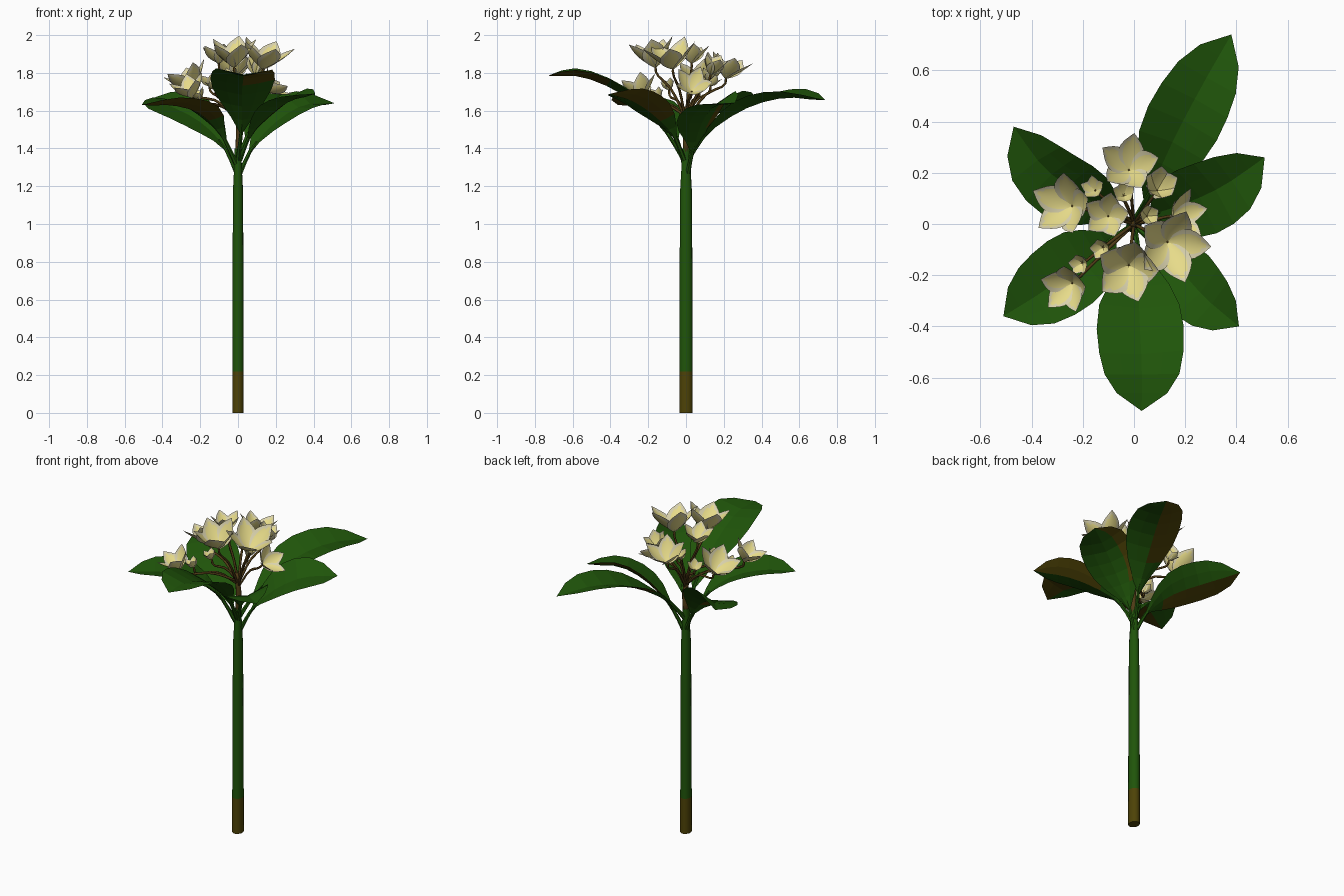
import bpy, bmesh, math
from mathutils import Vector

if "Cube" in bpy.data.objects:
    bpy.data.objects.remove(bpy.data.objects["Cube"])


def material(name, rgb):
    m = bpy.data.materials.new(name)
    m.diffuse_color = (*rgb, 1)
    m.use_nodes = True
    m.node_tree.nodes["Principled BSDF"].inputs["Base Color"].default_value = m.diffuse_color
    return m


GREEN = material("leaf green", (0.014, 0.090, 0.003))
BROWN = material("bark brown", (0.075, 0.055, 0.002))
STALK = material("stalk brown", (0.08, 0.045, 0.008))
CREAM = material("petal cream", (0.70, 0.65, 0.42))
YELLOW = material("petal yellow", (0.82, 0.73, 0.26))


def finish(name, bm, mats, smooth=False):
    mesh = bpy.data.meshes.new(name)
    for f in bm.faces:
        f.smooth = smooth
    bm.to_mesh(mesh)
    bm.free()
    for m in mats:
        mesh.materials.append(m)
    ob = bpy.data.objects.new(name, mesh)
    bpy.context.collection.objects.link(ob)
    return ob


def spline(pts, n):
    """Catmull-Rom samples through the points."""
    p = [Vector(q) for q in pts]
    p = [2 * p[0] - p[1]] + p + [2 * p[-1] - p[-2]]
    out = []
    for i in range(n + 1):
        x = i / n * (len(p) - 3)
        k = min(int(x), len(p) - 4)
        t = x - k
        a, b, c, d = p[k:k + 4]
        out.append(0.5 * (2 * b + (c - a) * t + (2 * a - 5 * b + 4 * c - d) * t * t
                          + (3 * b - a - 3 * c + d) * t ** 3))
    return out


def tangent(p, i):
    return (p[min(i + 1, len(p) - 1)] - p[max(i - 1, 0)]).normalized()


def tube(bm, pts, radii, sides):
    rings = []
    for i, p in enumerate(pts):
        t = tangent(pts, i)
        a = t.cross(Vector((0.31, 0.95, 0))).normalized()
        b = t.cross(a)
        rings.append([bm.verts.new(p + radii[i] * (a * math.cos(k * math.tau / sides)
                                                   + b * math.sin(k * math.tau / sides)))
                      for k in range(sides)])
    for r, s in zip(rings, rings[1:]):
        for k in range(sides):
            j = (k + 1) % sides
            bm.faces.new((r[k], r[j], s[j], s[k]))
    bm.faces.new(rings[0][::-1])
    bm.faces.new(rings[-1])


# Main stem, slightly oval, brown at the foot
bm = bmesh.new()
profile = [(0, .031), (.22, .031), (.7, .030), (1.18, .027), (1.3, .021), (1.4, .018)]
tube(bm, [Vector((0, 0, z)) for z, r in profile], [r for z, r in profile], 12)
for v in bm.verts:
    v.co.y *= 1.17
bmesh.ops.recalc_face_normals(bm, faces=bm.faces)
for f in bm.faces:
    f.material_index = int(f.calc_center_median().z < .2)
stem = finish("stem", bm, [GREEN, BROWN], True)
bpy.context.view_layer.objects.active = stem
stem.select_set(True)
bpy.ops.object.shade_smooth_by_angle(angle=math.radians(40))

# Leaf half-width along the blade, as fraction of the widest
WIDTHS = [.06, .34, .68, .92, 1, .97, .86, .58, 0]


def leaf(name, pts, half, roll=0, fold=.25, brown=2, start=2):
    """Folded blade with a green top; below, one half is brown."""
    path = spline(pts, 10)
    blade = path[2:]
    bm = bmesh.new()
    tube(bm, path[:4], [.014, .011, .010, .006], 6)
    top, low = [], []
    for i, p in enumerate(blade):
        t = tangent(blade, i)
        s = Vector((0, 0, 1)).cross(t).normalized()
        n = t.cross(s)
        s = s * math.cos(roll) - n * math.sin(roll)
        n = t.cross(s)
        w = half * WIDTHS[i]
        if w == 0:
            v = bm.verts.new(p)
            top.append([v] * 5)
            low.append([v] * 5)
            continue
        row = [p + s * w * u + n * w * fold * abs(u) for u in (-1, -.5, 0, .5, 1)]
        a = [bm.verts.new(q) for q in row]
        b = [a[0]] + [bm.verts.new(q - n * .007) for q in row[1:4]] + [a[4]]
        top.append(a)
        low.append(b)
    for grid, under in ((top, False), (low, True)):
        for i in range(len(blade) - 1):
            for k in range(4):
                q = [grid[i][k], grid[i + 1][k], grid[i + 1][k + 1], grid[i][k + 1]]
                f = bm.faces.new(list(dict.fromkeys(q)))
                f.material_index = int(under and k >= brown and i >= start)
    bmesh.ops.recalc_face_normals(bm, faces=bm.faces)
    finish(name, bm, [GREEN, BROWN])


leaf("leaf_back", [(0, .01, 1.34), (.06, .12, 1.49), (.15, .32, 1.62), (.26, .53, 1.675), (.38, .74, 1.655)],
     .15, roll=-.05)
leaf("leaf_right", [(.01, .01, 1.27), (.08, .04, 1.41), (.2, .08, 1.54), (.35, .15, 1.63), (.51, .26, 1.64)],
     .15, roll=-.28, brown=3)
leaf("leaf_front_right", [(.01, -.01, 1.34), (.07, -.07, 1.48), (.18, -.18, 1.59), (.28, -.29, 1.66), (.41, -.40, 1.69)],
     .13, roll=-.2)
leaf("leaf_front", [(0, -.01, 1.34), (.02, -.13, 1.52), (.02, -.33, 1.69), (.03, -.55, 1.785), (.03, -.73, 1.785)],
     .17, roll=.03, fold=.2, start=4)
leaf("leaf_front_left", [(-.01, -.01, 1.32), (-.09, -.06, 1.48), (-.2, -.15, 1.59), (-.35, -.26, 1.635), (-.51, -.36, 1.63)],
     .15)
leaf("leaf_back_left", [(-.01, .01, 1.28), (-.08, .04, 1.42), (-.2, .11, 1.54), (-.35, .22, 1.62), (-.47, .38, 1.66)],
     .145, roll=.4)


def flower(name, base, axis, size, spread, spin):
    """Five cupped, pointed, overlapping petals, yellow inside a cream rim."""
    base, axis = Vector(base), Vector(axis).normalized()
    turn = Vector((0, 0, 1)).rotation_difference(axis)
    bm = bmesh.new()
    rows, cols = 8, 6
    for k in range(5):
        ang = spin + k * math.tau / 5
        out = Vector((math.cos(ang), math.sin(ang), 0))
        side = Vector((-out.y, out.x, 0))
        grid = []
        for i in range(rows + 1):
            s = i / rows
            w = .37 * max(math.sin(math.pi * (.04 + .96 * s) ** .92), 0)
            r = spread * (1.2 * s - .15 * s * s)
            h = .65 * s + .2 * s * s
            row = []
            for j in range(cols + 1):
                u = 2 * j / cols - 1
                q = out * (r - .08 * w * u * u) + side * w * u
                q.z = h + .25 * w * u * u + .12 * w * u
                row.append(bm.verts.new(base + turn @ (q * size)))
            grid.append(row)
        for i in range(rows):
            for j in range(cols):
                f = bm.faces.new((grid[i][j], grid[i][j + 1], grid[i + 1][j + 1], grid[i + 1][j]))
                f.normal_flip()
                f.material_index = int(j in (1, 2, 3, 4) and i < 6 or j in (2, 3) and i < 7)
    finish(name, bm, [CREAM, YELLOW], True)


# Flowers: base, axis, petal length, spread
FLOWERS = [
    ((.13, -.07, 1.82), (.2, -.15, 1), .165, .85),
    ((-.02, -.16, 1.83), (-.05, -.2, 1), .17, .70),
    ((-.10, .03, 1.85), (-.1, .05, 1), .115, .75),
    ((-.02, .21, 1.77), (0, .3, 1), .14, .80),
    ((-.24, .07, 1.71), (-.45, .05, 1), .15, .80),
    ((-.24, -.23, 1.67), (-.4, -.3, 1), .125, .75),
    ((.15, .03, 1.70), (.9, .1, .8), .115, .85),
    ((.09, .13, 1.79), (.2, .35, 1), .125, .50),
    ((-.15, .13, 1.73), (-.3, .3, 1), .065, .70),
    ((-.04, .11, 1.76), (0, .3, 1), .07, .60),
    ((-.20, -.15, 1.66), (-.4, -.2, 1), .065, .60),
    ((-.12, -.09, 1.71), (-.3, -.2, 1), .065, .60),
    ((.05, .03, 1.73), (.2, .1, 1), .075, .50),
]
stalks = bmesh.new()
tube(stalks, spline([(0, 0, 1.36), (.005, 0, 1.5), (-.01, 0, 1.62)], 4), [.018, .017, .016, .014, .009], 8)
for n, (base, axis, size, spread) in enumerate(FLOWERS):
    flower(f"flower_{n + 1}", base, axis, size, spread, n * 1.3)
    b, a = Vector(base), Vector(axis).normalized()
    path = spline([(0, 0, 1.53 + .02 * (n % 3)), b * .45 + Vector((0, 0, .88)), b - a * .04, b + a * .003], 8)
    tube(stalks, path, [.007] * 5 + [.006, .006, .007, .004], 6)
bmesh.ops.recalc_face_normals(stalks, faces=stalks.faces)
finish("flower_stalks", stalks, [STALK], True)
